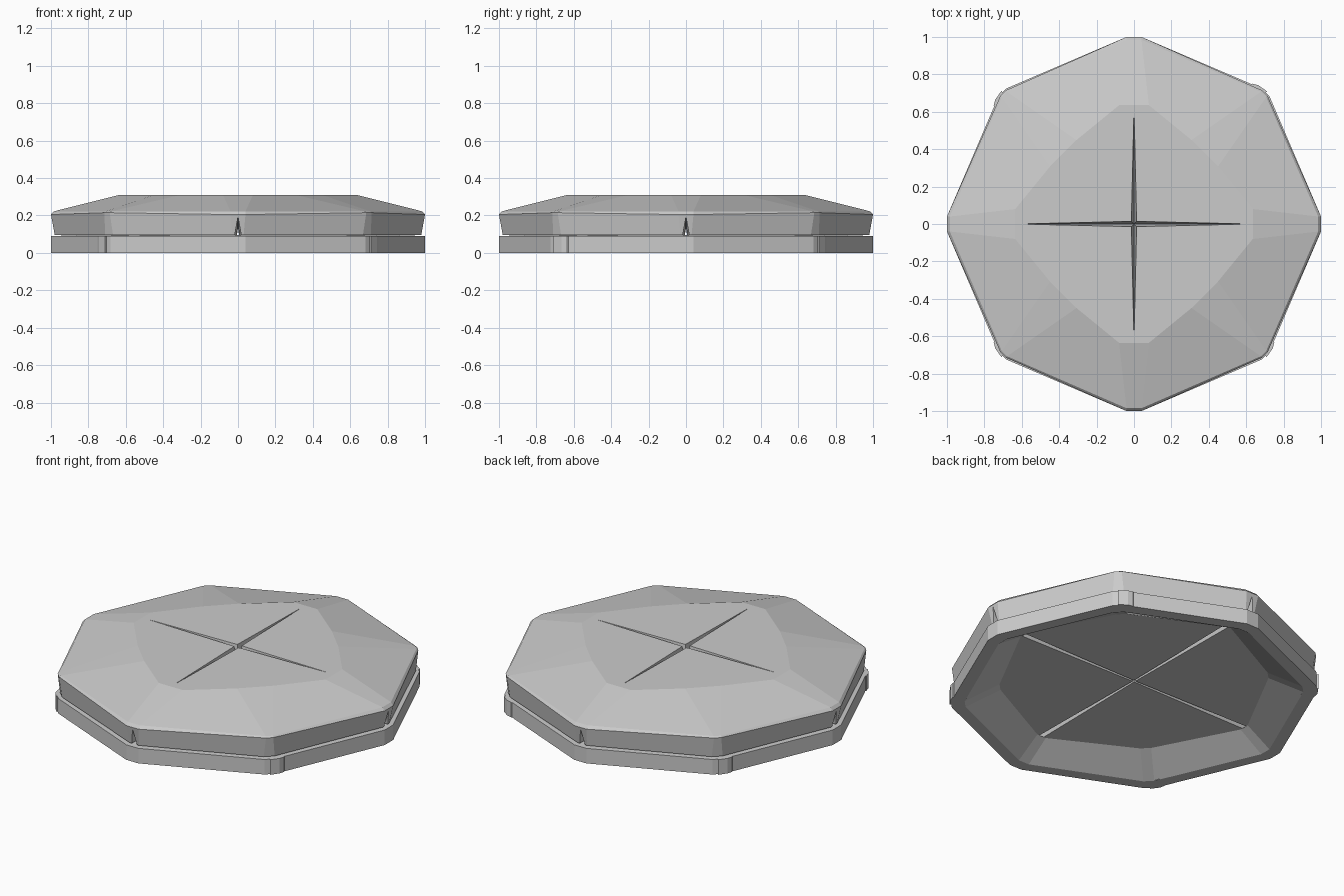
import bpy, bmesh
from math import cos, sin, pi

if "Cube" in bpy.data.objects:
    bpy.data.objects.remove(bpy.data.objects["Cube"])


def loop(axis_r, axis_c, diag_r, diag_c, z_axis, z_diag=None):
    """Octagon outline with small clipped corners (16 points)."""
    z_diag = z_axis if z_diag is None else z_diag
    pts = []
    for k in range(8):
        r, c, z = (axis_r, axis_c, z_axis) if k % 2 == 0 else (diag_r, diag_c, z_diag)
        a = k * pi / 4
        for s in (-c, c):
            pts.append((r * cos(a) - s * sin(a), r * sin(a) + s * cos(a), z))
    return pts


def skin(name, loops, closed=False, caps=True):
    """Join matching outlines with faces into one object."""
    bm = bmesh.new()
    rows = [[bm.verts.new(p) for p in l] for l in loops]
    pairs = list(zip(rows, rows[1:]))
    if closed:
        pairs.append((rows[-1], rows[0]))
    for a, b in pairs:
        n = len(a)
        for i in range(n):
            j = (i + 1) % n
            bm.faces.new((a[i], a[j], b[j], b[i]))
    if caps and not closed:
        bm.faces.new(rows[0])
        bm.faces.new(rows[-1])
    bmesh.ops.recalc_face_normals(bm, faces=bm.faces)
    me = bpy.data.meshes.new(name)
    bm.to_mesh(me)
    bm.free()
    ob = bpy.data.objects.new(name, me)
    bpy.context.collection.objects.link(ob)
    return ob


def wedge(name, sections, along_y):
    """Triangular bar; each section is (position, half width, base z, apex z)."""
    loops = []
    for t, w, zb, za in sections:
        tri = [(t, -w, zb), (t, w, zb), (t, 0, za)]
        loops.append([(-y, x, z) if along_y else (x, y, z) for x, y, z in tri])
    return skin(name, loops)


def cut(target, cutter):
    m = target.modifiers.new("cut", "BOOLEAN")
    m.operation, m.solver, m.object = "DIFFERENCE", "EXACT", cutter
    bpy.context.view_layer.objects.active = target
    bpy.ops.object.modifier_apply(modifier=m.name)
    bpy.data.objects.remove(cutter, do_unlink=True)


# Faceted lid with a flat rounded-diamond top
lid = skin("lid", [
    loop(0.98, 0.03, 0.975, 0.03, 0.097),
    loop(1.0, 0.04, 0.99, 0.02, 0.205, 0.215),
    loop(0.985, 0.04, 0.98, 0.02, 0.222),
    loop(0.635, 0.08, 0.535, 0.1, 0.31),
])

# Crossed slits on top and crossed channels underneath
for y in (False, True):
    cut(lid, wedge("top_slit_cutter", [
        (-0.58, 0.002, 0.32, 0.30), (0, 0.016, 0.32, 0.2), (0.58, 0.002, 0.32, 0.30)], y))
    cut(lid, wedge("channel_cutter", [
        (-1.1, 0.022, 0.08, 0.2), (0, 0.008, 0.08, 0.135), (1.1, 0.022, 0.08, 0.2)], y))

# Base ring with a sloped inner wall
skin("base_ring", [
    loop(1.0, 0.04, 0.995, 0.03, 0),
    loop(1.0, 0.04, 0.995, 0.03, 0.09),
    loop(0.78, 0.03, 0.73, 0.03, 0.097),
    loop(0.93, 0.035, 0.92, 0.03, 0),
], closed=True)

# Small overlapping joint tabs on the ring corners
tab = [(0.66, 0.66), (0.71, 0.71), (0.742, 0.665), (0.75, 0.635), (0.735, 0.60), (0.68, 0.60)]
for i, (sx, sy, swap) in enumerate([(-1, 1, 0), (1, -1, 0), (-1, -1, 0), (1, 1, 1)]):
    outline = [((q if swap else p) * sx, (p if swap else q) * sy) for p, q in tab]
    skin(f"joint_tab_{i + 1}", [[(x, y, z) for x, y in outline] for z in (0.0, 0.09)])
